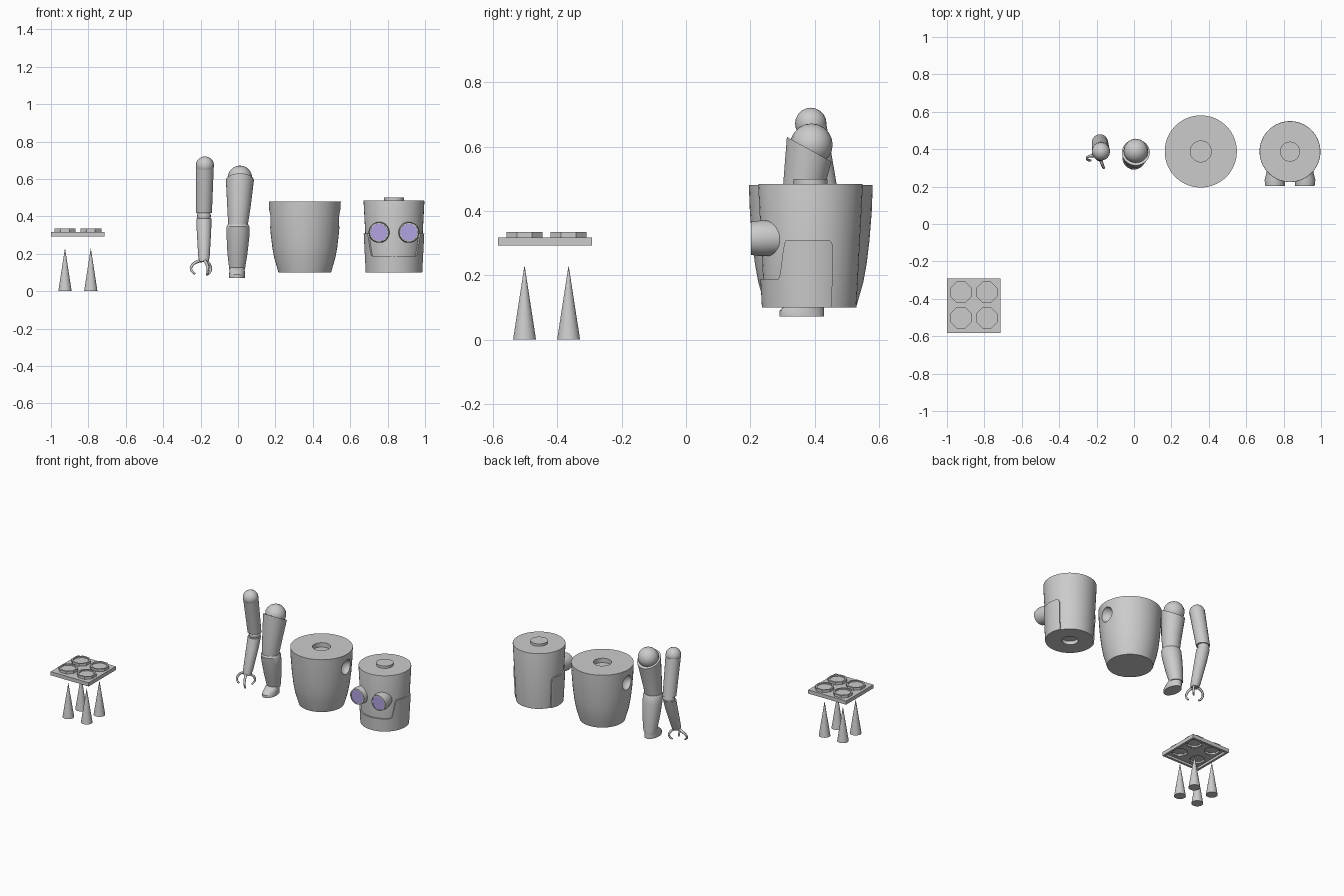
import bpy, bmesh, math
from mathutils import Vector

if "Cube" in bpy.data.objects:
    bpy.data.objects.remove(bpy.data.objects["Cube"])


def finish(name, bm, smooth=True):
    bmesh.ops.recalc_face_normals(bm, faces=bm.faces)
    me = bpy.data.meshes.new(name)
    bm.to_mesh(me)
    bm.free()
    ob = bpy.data.objects.new(name, me)
    bpy.context.collection.objects.link(ob)
    if smooth:
        smooth_by_angle(ob)
    return ob


def smooth_by_angle(ob):
    bpy.ops.object.select_all(action='DESELECT')
    ob.select_set(True)
    bpy.context.view_layer.objects.active = ob
    bpy.ops.object.shade_smooth_by_angle(angle=math.radians(32))


def loft(name, rings, n=32, axis='z', smooth=True):
    """Skin rings (x, y, z, rx[, ry[, slope]]) facing z or y and cap the ends."""
    bm = bmesh.new()
    loops = []
    for x, y, z, rx, *rest in rings:
        ry = rest[0] if rest else rx
        slope = rest[1] if len(rest) > 1 else 0
        loop = []
        for i in range(n):
            a = 2 * math.pi * (i + 0.5) / n
            u, v = rx * math.cos(a), ry * math.sin(a)
            p = (x + u, y + v, z + slope * v) if axis == 'z' else (x + u, y, z + v)
            loop.append(bm.verts.new(p))
        loops.append(loop)
    for a, b in zip(loops, loops[1:]):
        for i in range(n):
            j = (i + 1) % n
            bm.faces.new((a[i], a[j], b[j], b[i]))
    bm.faces.new(loops[0])
    bm.faces.new(loops[-1])
    return finish(name, bm, smooth)


def lathe(name, x, y, profile, n=32, smooth=True):
    return loft(name, [(x, y, z, r) for r, z in profile], n, 'z', smooth)


def ball(name, loc, r):
    bm = bmesh.new()
    bmesh.ops.create_uvsphere(bm, u_segments=16, v_segments=10, radius=r)
    bmesh.ops.translate(bm, verts=bm.verts, vec=Vector(loc))
    return finish(name, bm)


def box(name, lo, hi):
    bm = bmesh.new()
    bmesh.ops.create_cube(bm, size=1)
    for v in bm.verts:
        v.co = [l + (c + 0.5) * (h - l) for c, l, h in zip(v.co, lo, hi)]
    return finish(name, bm, False)


def cut(ob, cutter):
    m = ob.modifiers.new("cut", 'BOOLEAN')
    m.operation, m.solver, m.object = 'DIFFERENCE', 'EXACT', cutter
    bpy.context.view_layer.objects.active = ob
    bpy.ops.object.modifier_apply(modifier=m.name)
    bpy.data.objects.remove(cutter)


# Studded plate, hollow underneath, with cones below it
plate = box("studded_plate", (-1, -0.584, 0.293), (-0.715, -0.292, 0.318))
cut(plate, box("cutter", (-0.985, -0.569, 0.28), (-0.73, -0.307, 0.308)))
for i, x in enumerate((-0.925, -0.787)):
    for j, y in enumerate((-0.502, -0.365)):
        cut(plate, lathe("cutter", x, y, [(0.054, 0.28), (0.054, 0.34)], 8, False))
        lathe(f"plate_stud_{i}{j}", x, y,
              [(0.047, 0.321), (0.047, 0.309), (0.061, 0.309), (0.061, 0.335),
               (0.05, 0.335), (0.05, 0.327)], 8, False)
        lathe(f"cone_{i}{j}", x, y, [(0.036, 0), (0.0006, 0.228)], 24)

# Torso: curved barrel with neck recess and two shoulder sockets
TX, TY = 0.357, 0.388
torso = lathe("torso", TX, TY,
              [(0.141, 0.1), (0.164, 0.18), (0.174, 0.235), (0.183, 0.31), (0.19, 0.4),
               (0.193, 0.48), (0.056, 0.48), (0.056, 0.45)], 48)
for s in (-1, 1):
    cut(torso, ball("cutter", (TX + s * 0.195, TY, 0.39), 0.05))
smooth_by_angle(torso)

# Head: tapered can with neck recess below and knob on top
HX, HY = 0.834, 0.387
lathe("head", HX, HY,
      [(0.05, 0.125), (0.05, 0.1), (0.143, 0.1), (0.163, 0.48), (0.162, 0.484),
       (0.053, 0.484), (0.053, 0.5)], 48)


# Jaw guard: raised band round the chin that rises into the cheek plates
def guard_top(deg):
    a = abs(deg)
    if a < 62:
        t = min(max((a - 50) / 12, 0), 1)
        return 0.188 + 0.122 * t * t * (3 - 2 * t)
    t = max((a - 108) / 8, 0)
    return 0.29 + 0.02 * math.sqrt(max(1 - t * t, 0))


bm = bmesh.new()
columns = []
for deg in range(-116, 117, 2):
    a = math.radians(deg)
    col = []
    for z, off in ((0.1, -0.006), (0.1, 0.008), (guard_top(deg), 0.008), (guard_top(deg), -0.006)):
        r = 0.143 + (z - 0.1) * 0.0526 + off
        col.append(bm.verts.new((HX + r * math.sin(a), HY - r * math.cos(a), z)))
    columns.append(col)
for a, b in zip(columns, columns[1:]):
    for i in range(4):
        bm.faces.new((a[i], b[i], b[(i + 1) % 4], a[(i + 1) % 4]))
bm.faces.new(columns[0])
bm.faces.new(columns[-1])
finish("jaw_guard", bm)

# Eyes: rimmed barrels with violet lenses
violet = bpy.data.materials.new("violet")
violet.diffuse_color = (0.45, 0.37, 0.76, 1)
violet.use_nodes = True
violet.node_tree.nodes["Principled BSDF"].inputs["Base Color"].default_value = violet.diffuse_color
for side, s in (("left", -1), ("right", 1)):
    x = HX + s * 0.08
    loft(f"eye_{side}", [(x - s * 0.012, 0.29, 0.315, 0.054), (x, 0.235, 0.315, 0.056),
                         (x, 0.202, 0.315, 0.052), (x, 0.202, 0.315, 0.045),
                         (x, 0.212, 0.315, 0.045)], 32, 'y')
    lens = loft(f"lens_{side}", [(x, 0.214, 0.315, 0.0445), (x, 0.204, 0.315, 0.0445)], 32, 'y')
    lens.data.materials.append(violet)

# Leg: hip ball, slant-topped thigh, calf and foot
ball("hip_ball", (0.01, 0.39, 0.606), 0.066)
loft("thigh", [(0.0, 0.352, 0.355, 0.053), (0.005, 0.362, 0.45, 0.063),
               (0.01, 0.383, 0.592, 0.075, 0.07, -0.55)], 24)
ball("knee", (0, 0.355, 0.36), 0.05)
loft("calf", [(-0.005, 0.392, 0.115, 0.042), (-0.003, 0.378, 0.2, 0.054),
              (0, 0.36, 0.3, 0.062), (0, 0.353, 0.345, 0.062), (0, 0.353, 0.356, 0.056)], 24)
loft("foot", [(-0.005, 0.36, 0.072, 0.043, 0.07), (-0.005, 0.36, 0.09, 0.043, 0.07),
              (-0.005, 0.372, 0.112, 0.041, 0.057), (-0.005, 0.388, 0.128, 0.039, 0.042)], 24)

# Arm: shoulder ball, upper arm, elbow and forearm
ball("shoulder_ball", (-0.177, 0.388, 0.672), 0.049)
loft("upper_arm", [(-0.182, 0.437, 0.418, 0.043), (-0.177, 0.39, 0.665, 0.048)], 20)
ball("elbow", (-0.182, 0.44, 0.402), 0.037)
loft("forearm", [(-0.182, 0.36, 0.158, 0.025), (-0.182, 0.368, 0.185, 0.031),
                 (-0.182, 0.415, 0.32, 0.039), (-0.182, 0.436, 0.388, 0.041)], 20)

# Three-fingered claw
fingers = (((-0.225, 0.365, 0.155), (-0.25, 0.355, 0.13), (-0.248, 0.343, 0.11), (-0.23, 0.34, 0.092)),
           ((-0.172, 0.325, 0.155), (-0.163, 0.303, 0.13), (-0.162, 0.303, 0.108), (-0.166, 0.316, 0.086)),
           ((-0.16, 0.378, 0.152), (-0.147, 0.39, 0.13), (-0.148, 0.388, 0.108), (-0.16, 0.375, 0.09)))
for i, path in enumerate(fingers):
    cu = bpy.data.curves.new(f"claw_finger_{i}", 'CURVE')
    cu.dimensions, cu.bevel_depth, cu.bevel_resolution, cu.use_fill_caps = '3D', 0.009, 2, True
    sp = cu.splines.new('BEZIER')
    pts = ((-0.182, 0.358, 0.166),) + path
    sp.bezier_points.add(len(pts) - 1)
    sp.resolution_u = 4
    for k, (bp, p) in enumerate(zip(sp.bezier_points, pts)):
        bp.co, bp.radius = p, 1 - 0.1 * k
        bp.handle_left_type = bp.handle_right_type = 'AUTO'
    bpy.context.collection.objects.link(bpy.data.objects.new(cu.name, cu))
